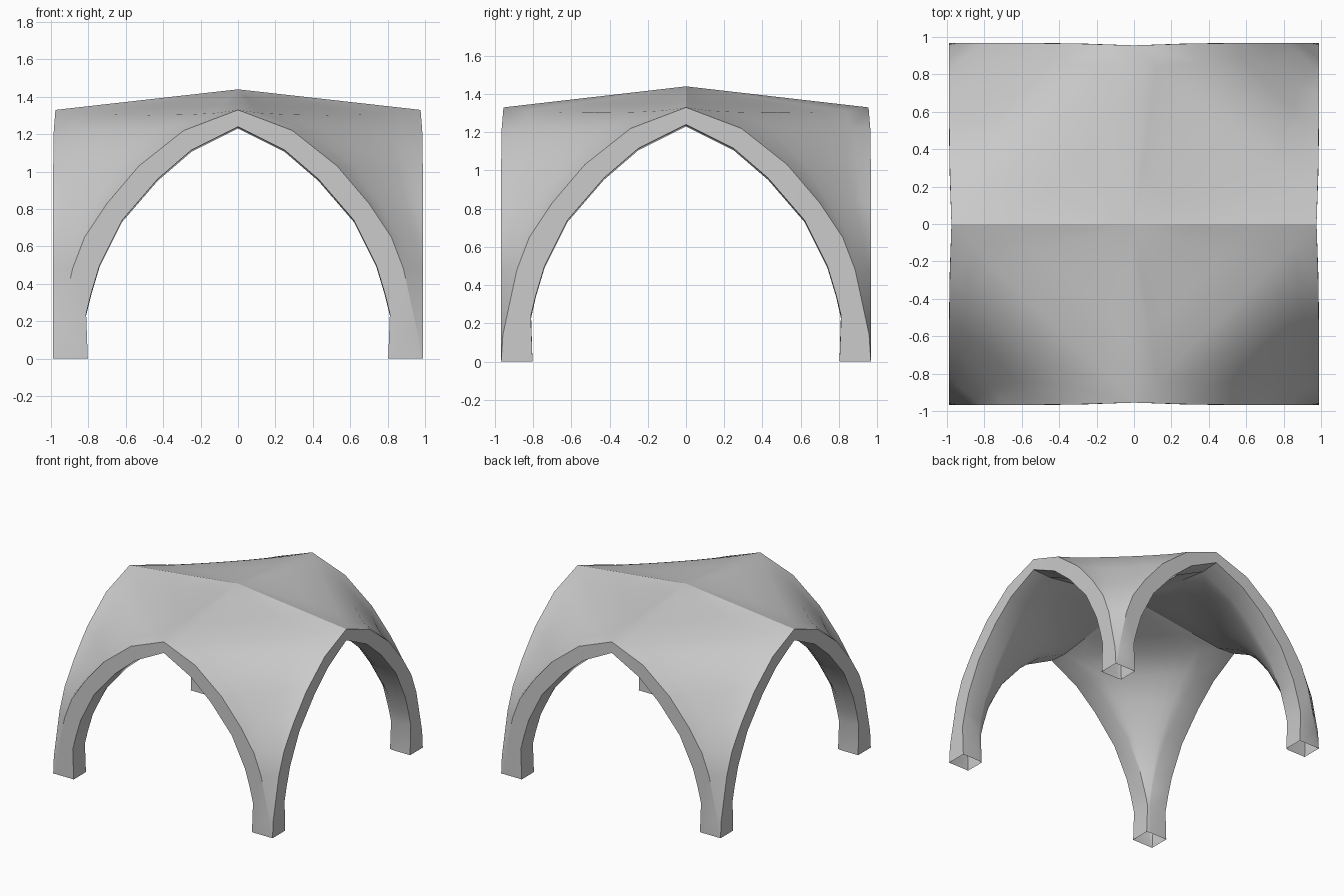
import bpy, bmesh
from mathutils import Vector

if "Cube" in bpy.data.objects:
    bpy.data.objects.remove(bpy.data.objects["Cube"])

# Half-profiles of the pointed side arch: (distance from centre, height)
OUTER = [(0, 1.33), (.29, 1.22), (.53, 1.03), (.70, .83), (.82, .65),
         (.885, .48), (.958, .14), (.98, 0)]
INNER = [(0, 1.24), (.25, 1.115), (.43, .96), (.62, .74), (.74, .50),
         (.785, .35), (.812, .24), (.803, 0)]
EX, EY = .988, .967       # outer arch planes
IX, IY = .83, .81         # inner edge of the arch soffits
N = 8                     # segments between neighbouring arches
DROP = .01                # soffits tip down slightly towards the inside

bm = bmesh.new()


def taper(k):
    """Arch planes lean in slightly at the crown."""
    return .012 if k == 0 else (.003 if k == 1 else 0)


def strip(a, b):
    """Bridge two equally long rows of points with quads."""
    va = [bm.verts.new(p) for p in a]
    vb = [bm.verts.new(p) for p in b]
    for i in range(len(a) - 1):
        bm.faces.new((va[i], va[i + 1], vb[i + 1], vb[i]))


def skin(profile, ex, ey, apex, drop, sx, sy):
    """Corner surface: rows spanning two arches, then the crown cap."""
    rows = []
    for k, (t, z) in enumerate(profile):
        z -= drop if z > 0 else 0
        p = Vector((min(t, ex), ey - taper(k), z))
        q = Vector((ex - taper(k), min(t, ey), z))
        row = []
        for i in range(N + 1):
            f = i / N
            sag = (4 * f * (1 - f)) ** .6
            c = p.lerp(q, f)
            if k == 0:
                c.z -= .028 * sag
            elif k < 4:
                c.x -= .025 * sag
                c.y -= .025 * sag
            row.append(c)
        rows.append(row)
    crown = rows[0]
    top = Vector((0, 0, apex))
    for s in (.33, .67, 1):
        rows.insert(0, [c.lerp(top, s) for c in crown])
    rows = [[Vector((c.x * sx, c.y * sy, c.z)) for c in r] for r in rows]
    for a, b in zip(rows, rows[1:]):
        strip(a, b)


# Four mirrored corners
for sx in (-1, 1):
    for sy in (-1, 1):
        skin(OUTER, EX, EY, 1.44, 0, sx, sy)
        skin(INNER, IX, IY, 1.34, DROP, sx, sy)
        # Arch faces and soffits on the two sides of this corner
        for along_x in (True, False):
            e, d, lim, ilim = (EY, IY, EX, IX) if along_x else (EX, IX, EY, IY)

            def pt(t, depth, z):
                x, y = (t, depth) if along_x else (depth, t)
                return Vector((x * sx, y * sy, z))

            face_out = [pt(min(t, lim), e - taper(k), z)
                        for k, (t, z) in enumerate(OUTER)]
            face_in = [pt(t, e - taper(k), z) for k, (t, z) in enumerate(INNER)]
            soffit = [pt(min(t, ilim), d - taper(k), z - (DROP if z > 0 else 0))
                      for k, (t, z) in enumerate(INNER)]
            strip(face_out, face_in)
            strip(face_in, soffit)

bmesh.ops.remove_doubles(bm, verts=bm.verts, dist=.0005)
bmesh.ops.dissolve_degenerate(bm, edges=bm.edges, dist=.0005)
bmesh.ops.recalc_face_normals(bm, faces=bm.faces)

me = bpy.data.meshes.new("cross_vault")
bm.to_mesh(me)
bm.free()
vault = bpy.data.objects.new("cross_vault", me)
bpy.context.collection.objects.link(vault)
bpy.context.view_layer.objects.active = vault
vault.select_set(True)
bpy.ops.object.shade_smooth_by_angle(angle=.5)
